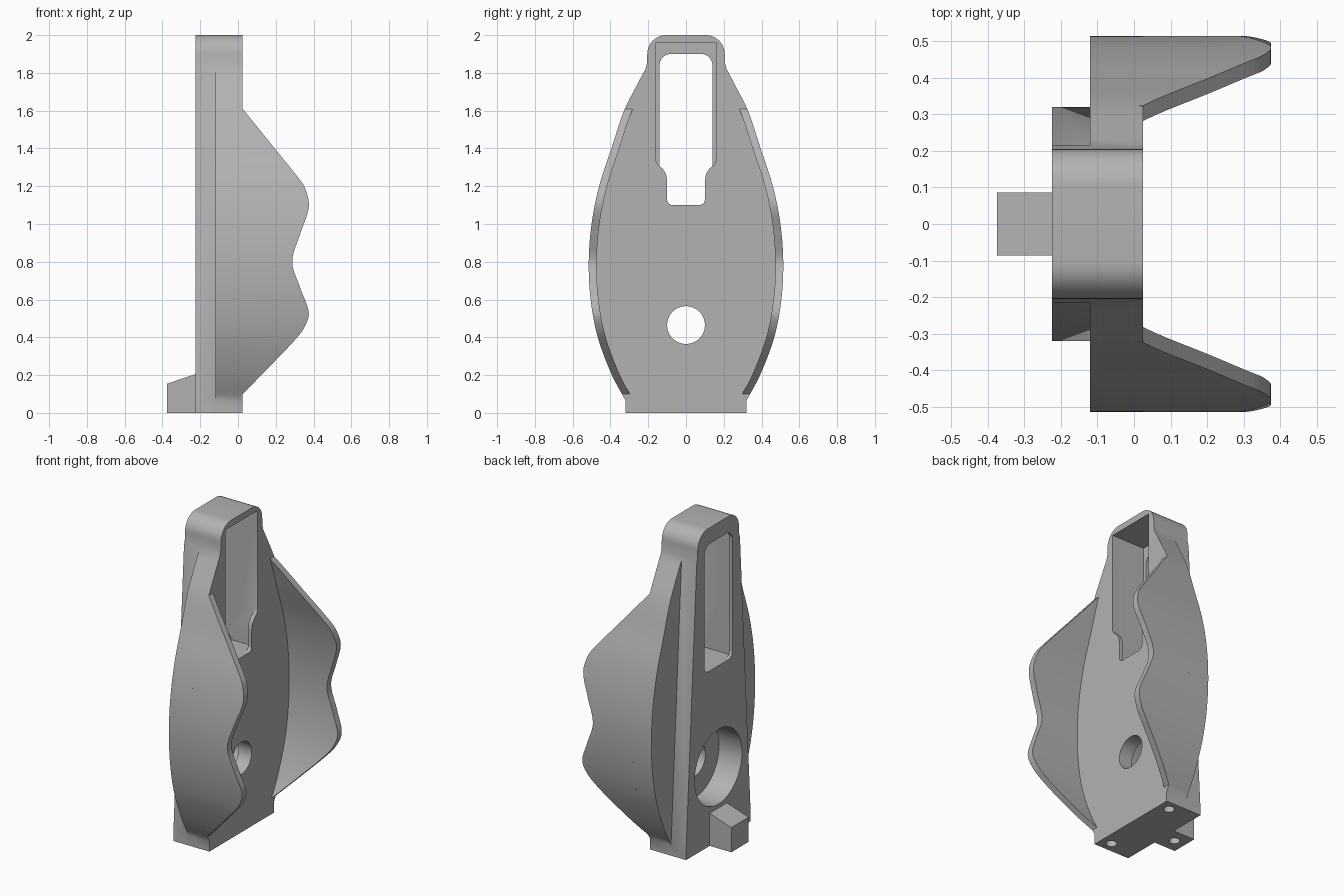
import bpy, bmesh, math
from mathutils import Matrix

old = bpy.data.objects.get("Cube")
if old:
    bpy.data.objects.remove(old, do_unlink=True)

grey = bpy.data.materials.new("light grey")
grey.use_nodes = True
GREY = (0.45, 0.45, 0.45, 1)
grey.diffuse_color = GREY
grey.node_tree.nodes["Principled BSDF"].inputs["Base Color"].default_value = GREY

BACK, STEP, FRONT = -0.225, -0.12, 0.025   # depth planes of the body


def finish(name, bm):
    bmesh.ops.recalc_face_normals(bm, faces=bm.faces)
    mesh = bpy.data.meshes.new(name)
    bm.to_mesh(mesh)
    bm.free()
    mesh.materials.append(grey)
    obj = bpy.data.objects.new(name, mesh)
    bpy.context.collection.objects.link(obj)
    return obj


def extrude_x(name, profile, x0, x1):
    """Prism from a (y, z) profile."""
    bm = bmesh.new()
    face = bm.faces.new([bm.verts.new((x0, y, z)) for y, z in profile])
    ext = bmesh.ops.extrude_face_region(bm, geom=[face])["geom"]
    bmesh.ops.translate(bm, vec=(x1 - x0, 0, 0),
                        verts=[v for v in ext if isinstance(v, bmesh.types.BMVert)])
    return finish(name, bm)


def cylinder(name, r, centre, depth, axis, sides=64):
    bm = bmesh.new()
    rot = Matrix.Rotation(math.pi / 2, 4, 'Y') if axis == 'X' else Matrix()
    bmesh.ops.create_cone(bm, cap_ends=True, segments=sides, radius1=r, radius2=r,
                          depth=depth, matrix=Matrix.Translation(centre) @ rot)
    return finish(name, bm)


def combine(target, tool, operation):
    mod = target.modifiers.new(tool.name, 'BOOLEAN')
    mod.operation, mod.object, mod.solver = operation, tool, 'EXACT'
    bpy.context.view_layer.objects.active = target
    bpy.ops.object.modifier_apply(modifier=mod.name)
    bpy.data.objects.remove(tool, do_unlink=True)


def smooth(obj):
    bpy.ops.object.select_all(action='DESELECT')
    obj.select_set(True)
    bpy.context.view_layer.objects.active = obj
    bpy.ops.object.shade_smooth_by_angle(angle=math.radians(30))


def spline(pts, z):
    """Smooth value at height z through (z, value) points."""
    def slope(i):
        a, b = pts[max(i - 1, 0)], pts[min(i + 1, len(pts) - 1)]
        return (b[1] - a[1]) / (b[0] - a[0])
    i = max(k for k in range(len(pts) - 1) if pts[k][0] <= z or k == 0)
    (z0, v0), (z1, v1) = pts[i], pts[i + 1]
    h = z1 - z0
    t = (z - z0) / h
    return ((2*t**3 - 3*t**2 + 1) * v0 + (t**3 - 2*t**2 + t) * h * slope(i)
            + (3*t**2 - 2*t**3) * v1 + (t**3 - t**2) * h * slope(i + 1))


def steps(a, b, n):
    return [a + (b - a) * i / n for i in range(n + 1)]


def arc(cy, cz, r, a0, a1, n=10):
    return [(cy + r * math.cos(math.radians(a)), cz + r * math.sin(math.radians(a)))
            for a in steps(a0, a1, n)]


def mirrored(half):
    return half + [(-y, z) for y, z in reversed(half)]


# Half-width of the body by height, and reach of the wing edge by height
side = [(0.065, 0.32), (0.2, 0.392), (0.4, 0.467), (0.6, 0.505), (0.8, 0.515),
        (1.0, 0.5), (1.2, 0.46), (1.4, 0.395), (1.6, 0.328), (1.72, 0.268), (1.82, 0.215)]
reach = [(0.1, 0.025), (0.25, 0.172), (0.39, 0.305), (0.45, 0.35), (0.53, 0.375),
         (0.66, 0.33), (0.8, 0.287), (0.95, 0.33), (1.09, 0.375), (1.19, 0.355),
         (1.25, 0.315), (1.43, 0.17), (1.61, 0.025)]

# Body: wide front plate joined to the tapered back slab
head = [(0.207, 1.85)] + arc(0.105, 1.9, 0.1, 0, 90)
wide = [(0.32, 0)] + [(spline(side, z), z) for z in steps(0.065, 1.82, 48)] + head
slab = [(0.32, 0), (0.32, 0.065), (0.215, 1.82)] + head
body = extrude_x("body", mirrored(wide), STEP, FRONT)
combine(body, extrude_x("back_slab", mirrored(slab), BACK, STEP), 'UNION')

# Wedge foot at the back
foot = extrude_x("back_foot", [(-0.086, 0), (0.086, 0), (0.086, 0.205), (-0.086, 0.205)],
                 -0.375, BACK)
for v in foot.data.vertices:
    if v.co.x < -0.3 and v.co.z > 0.1:
        v.co.z = 0.155

# Cavity: inner pocket, rounded back window, keyhole-shaped front opening
pocket = [(0.16, 1.1), (0.16, 1.96)]
window = arc(0.1, 1.14, 0.04, -90, 0) + arc(0.08, 1.84, 0.06, 0, 90)
keyhole = (arc(0.07, 1.13, 0.03, -90, 0) + [(0.1, 1.23), (0.106, 1.265), (0.125, 1.295),
           (0.15, 1.315), (0.16, 1.335), (0.16, 1.96)])
for name, half, x0, x1 in (("pocket_cut", pocket, -0.205, 0.0),
                           ("window_cut", window, -0.3, -0.1),
                           ("keyhole_cut", keyhole, -0.1, 0.1)):
    combine(body, extrude_x(name, mirrored(half), x0, x1), 'DIFFERENCE')

# Round hole with a wide counterbore from the back
combine(body, cylinder("hole_cut", 0.1, (0, 0, 0.465), 1, 'X'), 'DIFFERENCE')
combine(body, cylinder("counterbore_cut", 0.235, (-0.215, 0, 0.465), 0.3, 'X'), 'DIFFERENCE')

# Blind holes under the base and foot
for part, x, y in ((body, -0.045, -0.255), (body, -0.045, 0.255), (foot, -0.3, 0)):
    combine(part, cylinder("pin_cut", 0.032, (x, y, 0), 0.16, 'Z', 24), 'DIFFERENCE')


# Curved side wings with a wavy free edge
def wing(name, sign):
    bm = bmesh.new()
    rings = []
    for z in steps(0.1, 1.61, 72):
        outer, edge = spline(side, z), max(spline(reach, z), FRONT)
        inner = outer - 0.042
        corners = ((FRONT - 0.01, outer), (edge, outer), (edge, inner), (FRONT - 0.01, inner))
        rings.append([bm.verts.new((x, sign * y, z)) for x, y in corners])
    for a, b in zip(rings, rings[1:]):
        for i in range(4):
            j = (i + 1) % 4
            bm.faces.new((a[i], a[j], b[j], b[i]))
    bm.faces.new(rings[0])
    bm.faces.new(rings[-1])
    return finish(name, bm)


for obj in (body, foot, wing("left_wing", 1), wing("right_wing", -1)):
    smooth(obj)
